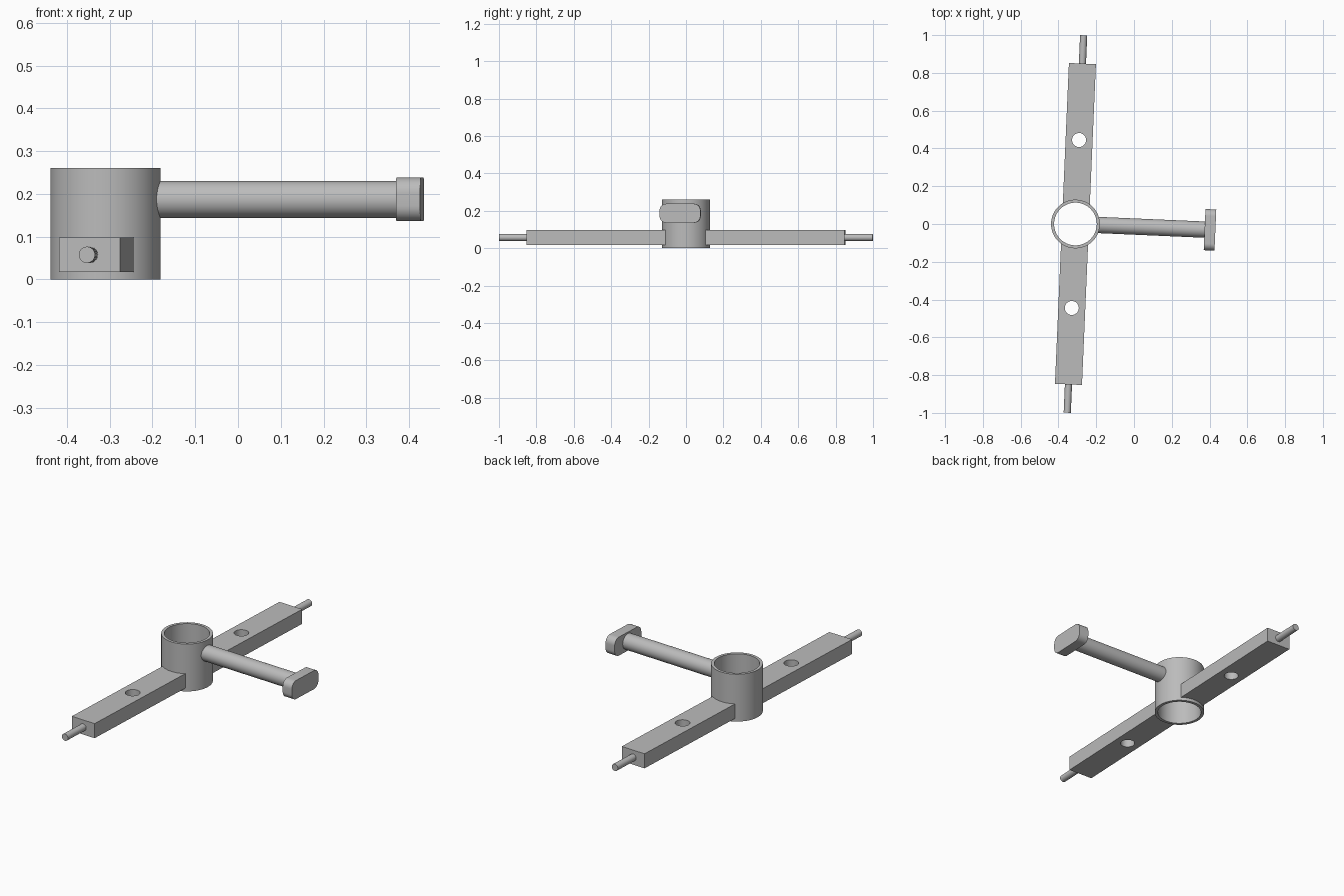
import bpy, bmesh
from math import atan, radians
from mathutils import Matrix, Vector

cube = bpy.data.objects.get("Cube")
if cube:
    bpy.data.objects.remove(cube, do_unlink=True)

# One material for the whole part
grey = bpy.data.materials.new("plain grey")
grey.use_nodes = True
colour = (0.5, 0.5, 0.5, 1)
grey.diffuse_color = colour
grey.node_tree.nodes["Principled BSDF"].inputs["Base Color"].default_value = colour

# Local frame: origin on the collar axis, x along the handle, y along the bar
frame = Matrix.Translation((-0.31, 0, 0)) @ Matrix.Rotation(-atan(0.0435), 4, 'Z')
R_OUT, R_IN, HEIGHT = 0.129, 0.113, 0.26
BAR_Z, ROD_Z = 0.0575, 0.187


def activate(ob):
    bpy.ops.object.select_all(action='DESELECT')
    ob.select_set(True)
    bpy.context.view_layer.objects.active = ob


def finish(ob):
    """Apply shading, material and the tilted frame."""
    ob.data.materials.clear()
    ob.data.materials.append(grey)
    activate(ob)
    bpy.ops.object.shade_smooth_by_angle(angle=radians(30))
    ob.matrix_world = frame
    return ob


def make(name, bm):
    bmesh.ops.recalc_face_normals(bm, faces=bm.faces)
    me = bpy.data.meshes.new(name)
    bm.to_mesh(me)
    bm.free()
    ob = bpy.data.objects.new(name, me)
    bpy.context.collection.objects.link(ob)
    return ob


def cylinder(name, start, end, radius, sides=48):
    start, end = Vector(start), Vector(end)
    axis = end - start
    place = Matrix.Translation((start + end) / 2) @ axis.to_track_quat('Z', 'Y').to_matrix().to_4x4()
    bm = bmesh.new()
    bmesh.ops.create_cone(bm, cap_ends=True, segments=sides, radius1=radius,
                          radius2=radius, depth=axis.length, matrix=place)
    return make(name, bm)


def box(name, centre, size):
    bm = bmesh.new()
    bmesh.ops.create_cube(bm, size=1, matrix=Matrix.Translation(centre) @ Matrix.Diagonal((*size, 1)))
    return make(name, bm)


def cut(ob, cutter):
    cutter.hide_render = True
    activate(ob)
    mod = ob.modifiers.new("cut", 'BOOLEAN')
    mod.operation, mod.solver, mod.object = 'DIFFERENCE', 'EXACT', cutter
    bpy.ops.object.modifier_apply(modifier=mod.name)
    bpy.data.objects.remove(cutter, do_unlink=True)


# Open collar: a rectangular section spun round the axis
bm = bmesh.new()
section = [bm.verts.new((r, 0, z)) for r, z in
           ((R_IN, 0), (R_OUT, 0), (R_OUT, HEIGHT), (R_IN, HEIGHT))]
edges = [bm.edges.new((section[i], section[(i + 1) % 4])) for i in range(4)]
bmesh.ops.spin(bm, geom=section + edges, cent=(0, 0, 0), axis=(0, 0, 1),
               angle=radians(360), steps=80, use_merge=True)
bmesh.ops.remove_doubles(bm, verts=bm.verts, dist=1e-5)
finish(make("collar", bm))

# Cross bar with two through holes, cleared inside the collar
bar = box("cross_bar", (0, 0, BAR_Z), (0.143, 1.7, 0.08))
cut(bar, cylinder("bore_cutter", (0, 0, -0.1), (0, 0, 0.3), 0.12, 80))
for side in (-1, 1):
    cut(bar, cylinder("hole_cutter", (0, 0.445 * side, -0.1), (0, 0.445 * side, 0.3), 0.037))
finish(bar)

# Pins on the bar ends
for name, side in (("front_pin", -1), ("back_pin", 1)):
    finish(cylinder(name, (0, 0.84 * side, BAR_Z), (0, side, BAR_Z), 0.019, 32))

# Handle rod
finish(cylinder("handle_rod", (0.118, 0, ROD_Z), (0.7, 0, ROD_Z), 0.043))

# Grip plate, rounded on the four edges that run along the rod
grip = box("handle_grip", (0.713, 0, ROD_Z), (0.057, 0.218, 0.102))
bm = bmesh.new()
bm.from_mesh(grip.data)
corners = [e for e in bm.edges if abs((e.verts[0].co - e.verts[1].co).x) > 0.01]
bmesh.ops.bevel(bm, geom=corners, offset=0.036, segments=8, profile=0.5, affect='EDGES')
bm.to_mesh(grip.data)
bm.free()
finish(grip)
